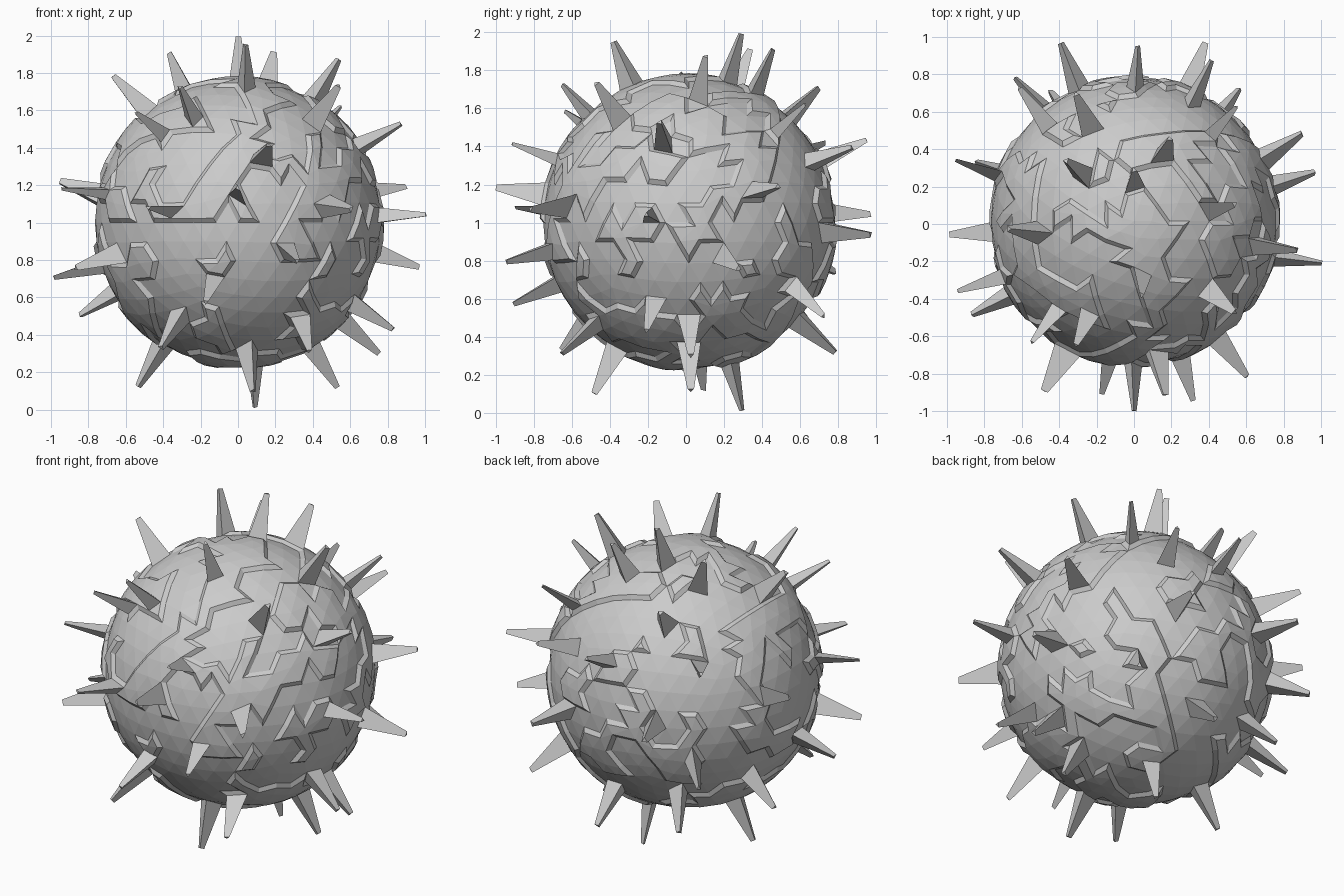
import bpy
import bmesh
from mathutils import Vector, noise

BODY_RADIUS = 0.765
TIP_RADIUS = 1.03
CENTRE = Vector((0, 0.015, 1))

# Spike directions in hundredths, grouped by the area of the ball they grow from
SPIKES = {
    "top": [(0, 27, 98), (4, -39, 94), (-36, 32, 90), (19, 44, 91), (53, 9, 86),
            (-66, -4, 77), (53, -48, 72), (-31, 68, 71), (53, 59, 60),
            (-30, -64, 70), (-53, -63, 57), (86, -15, 52)],
    "right_side": [(-96, 33, 22), (-98, -7, -29), (-93, -37, 18),
                   (-85, -49, -24), (-85, 32, -50)],
    "front": [(16, -90, 40), (0, -99, 18), (-47, -89, 8), (59, -81, 7),
              (31, -94, -20), (-17, -91, -42), (-40, -65, -65), (37, -65, -67)],
    "bottom": [(-53, 8, -87), (53, 1, -87), (75, 1, -69), (9, 28, -99), (8, -49, -89)],
    "left_side": [(90, 47, 19), (99, -22, 4), (96, 26, -24), (82, -22, -56)],
    "back": [(41, 85, 39), (2, 93, 43), (-39, 95, 4), (38, 95, -6), (-61, 71, 42),
             (-63, 76, -26), (6, 77, -68), (55, 69, -48), (-44, 68, -60)],
}


def make_material(name, rgb):
    mat = bpy.data.materials.new(name)
    mat.use_nodes = True
    colour = (*rgb, 1.0)
    mat.diffuse_color = colour
    mat.node_tree.nodes["Principled BSDF"].inputs["Base Color"].default_value = colour
    return mat


def is_plateau(face):
    # Broad irregular patches, chosen by smooth noise over the ball
    point = face.calc_center_median().normalized()
    return noise.noise(point * 3.4 + Vector((5, 2, 8))) > 0.06


def grow_spike(bm, face, direction):
    # Pull one triangle of the shell out into a tapered, blunt spike
    middle = face.calc_center_median()
    result = bmesh.ops.extrude_discrete_faces(bm, faces=[face])
    tip = direction * TIP_RADIUS
    for vert in result["faces"][0].verts:
        vert.co = tip + (vert.co - middle) * 0.27


def build_ball():
    bm = bmesh.new()
    bmesh.ops.create_icosphere(bm, subdivisions=4, radius=BODY_RADIUS)

    # Match every spike to the nearest free triangle
    free = set(bm.faces)
    chosen = []
    for group in SPIKES.values():
        for spike in group:
            direction = Vector(spike).normalized()
            face = max(free, key=lambda f: f.normal.dot(direction))
            free.remove(face)
            chosen.append((face, direction))

    # Raised plateaus with bevelled rims
    plateaus = [f for f in bm.faces if is_plateau(f)]
    bmesh.ops.inset_region(bm, faces=plateaus, thickness=0.022, depth=0.02,
                           use_even_offset=True, use_boundary=True)

    for face, direction in chosen:
        grow_spike(bm, face, direction)

    bmesh.ops.recalc_face_normals(bm, faces=bm.faces)
    mesh = bpy.data.meshes.new("spiked_ball")
    bm.to_mesh(mesh)
    bm.free()
    return mesh


default_cube = bpy.data.objects.get("Cube")
if default_cube:
    bpy.data.objects.remove(default_cube, do_unlink=True)

ball = bpy.data.objects.new("spiked_ball", build_ball())
ball.location = CENTRE
ball.data.materials.append(make_material("stone_grey", (0.6, 0.6, 0.6)))
bpy.context.collection.objects.link(ball)
